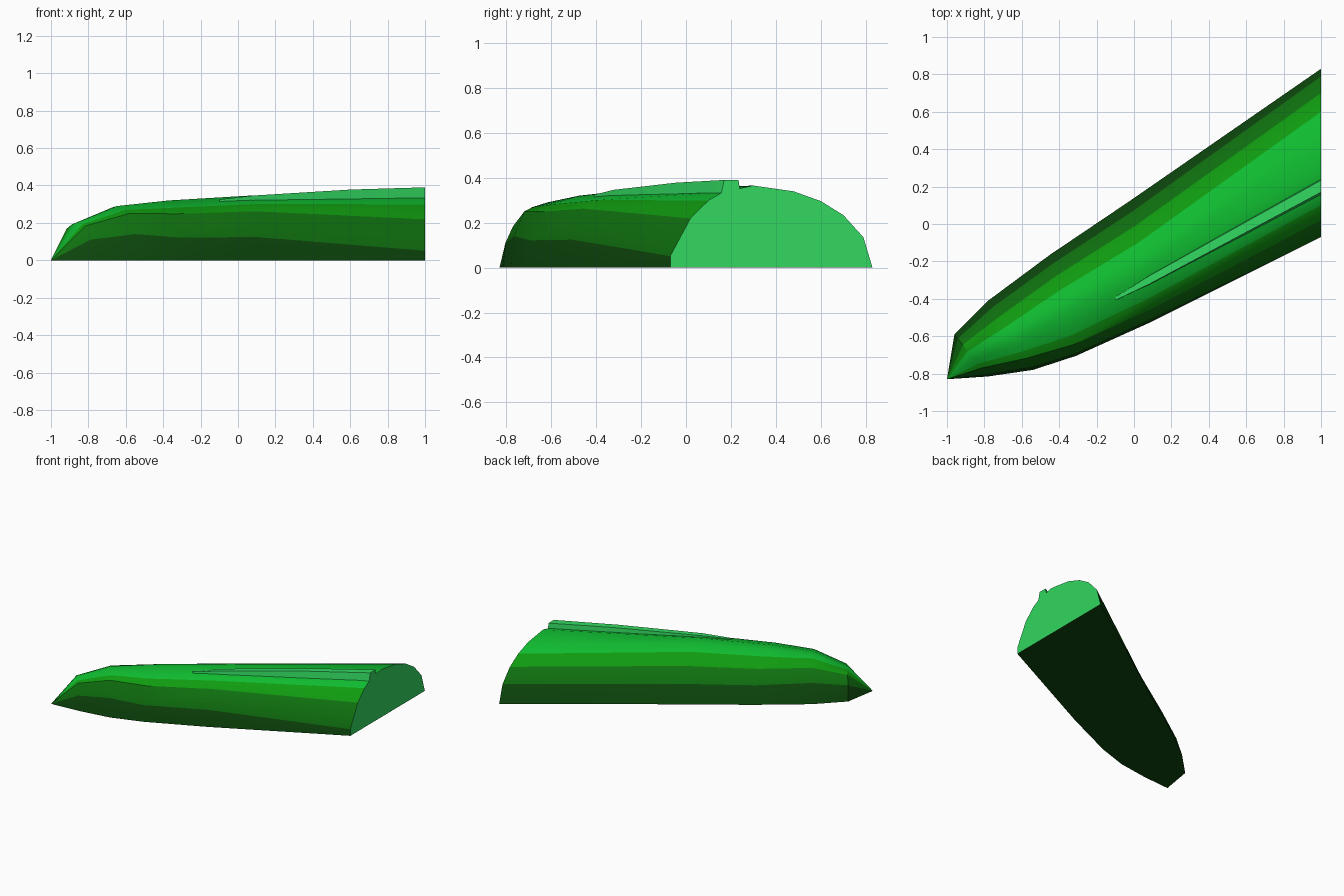
import bpy, bmesh, math
from mathutils import Vector

if "Cube" in bpy.data.objects:
    bpy.data.objects.remove(bpy.data.objects["Cube"])


def mat(name, rgb):
    m = bpy.data.materials.new(name)
    m.diffuse_color = (*rgb, 1)
    m.use_nodes = True
    m.node_tree.nodes["Principled BSDF"].inputs["Base Color"].default_value = m.diffuse_color
    return m


DARK = mat("dark green", (0.004, 0.065, 0.004))
DEEP = mat("deep green", (0.005, 0.17, 0.005))
MID = mat("mid green", (0.005, 0.33, 0.005))
BRIGHT = mat("bright green", (0.005, 0.50, 0.03))
LIGHT = mat("light green", (0.032, 0.68, 0.117))

# Half cross-sections: (position across, height as part of the top height)
NOSE = [(0, 0), (.05, .55), (.20, .92), (.30, .96), (.38, .98), (.45, 1),
        (.52, .99), (.60, .96), (.75, .85), (.90, .55), (1, 0)]
BODY = [(0, 0), (.02, .36), (.10, .76), (.19, .87), (.29, .93), (.42, 1),
        (.53, .97), (.65, .88), (.79, .68), (.91, .38), (1, 0)]
CAP = [(0, 0), (0, .14), (.10, .60), (.19, .82), (.26, .92), (.41, 1),
       (.61, .93), (.745, .81), (.856, .64), (.955, .37), (1, 0)]


def mix(p, q, w):
    return [(a[0] + (b[0] - a[0]) * w, a[1] + (b[1] - a[1]) * w) for a, b in zip(p, q)]


# Stations along the spear: front foot, back foot, top height, section
STATIONS = [
    ((-.78, -.815), (-.96, -.59), .20, NOSE),
    ((-.54, -.78), (-.78, -.41), .29, mix(NOSE, BODY, .35)),
    ((-.31, -.705), (-.45, -.165), .32, mix(NOSE, BODY, .9)),
    ((.10, -.52), (-.02, .125), .345, BODY),
    ((1, -.07), (1, .83), .365, CAP),
]
BANDS = [0, 1, 2, 3, 3, 3, 3, 2, 1, 0]


def finish(bm, name, mats, angle):
    bmesh.ops.recalc_face_normals(bm, faces=bm.faces)
    for f in bm.faces:
        f.smooth = True
    for e in bm.edges:
        e.smooth = len(e.link_faces) == 2 and e.calc_face_angle() < math.radians(angle)
    me = bpy.data.meshes.new(name)
    bm.to_mesh(me)
    bm.free()
    for m in mats:
        me.materials.append(m)
    ob = bpy.data.objects.new(name, me)
    bpy.context.collection.objects.link(ob)
    return ob


# Spear body: loft from the pointed tip to the cut end, coloured in bands
bm = bmesh.new()
tip = bm.verts.new((-1, -.83, 0))
rings = []
for a, b, top, section in STATIONS:
    a, b = Vector(a), Vector(b)
    rings.append([bm.verts.new((*a.lerp(b, t), z * top)) for t, z in section])
for i, band in enumerate(BANDS):
    bm.faces.new((tip, rings[0][i], rings[0][i + 1])).material_index = band
    for r, s in zip(rings, rings[1:]):
        bm.faces.new((r[i], s[i], s[i + 1], r[i + 1])).material_index = band
# flat underside and the light cut end
bm.faces.new((tip, rings[0][0], rings[0][-1])).material_index = 0
for r, s in zip(rings, rings[1:]):
    bm.faces.new((r[0], r[-1], s[-1], s[0])).material_index = 0
bm.faces.new(rings[-1]).material_index = 4
finish(bm, "spear_body", [DARK, DEEP, MID, BRIGHT, LIGHT], 32)

# Raised rib: tapers from the cut end into the top surface
bm = bmesh.new()
ribs = []
for x, y, w, top in [(-.1, -.40, .008, .325), (.08, -.30, .022, .346),
                     (.6, -.016, .028, .378), (1, .202, .032, .39)]:
    ribs.append([bm.verts.new((x, y + dy, z)) for dy, z in
                 [(-w * 1.4, top - .06), (-w, top), (w, top), (w * 1.25, top - .06)]])
for r, s in zip(ribs, ribs[1:]):
    for i in range(4):
        j = (i + 1) % 4
        bm.faces.new((r[i], s[i], s[j], r[j]))
bm.faces.new(ribs[0])
bm.faces.new(ribs[-1])
finish(bm, "raised_rib", [LIGHT], 30)
